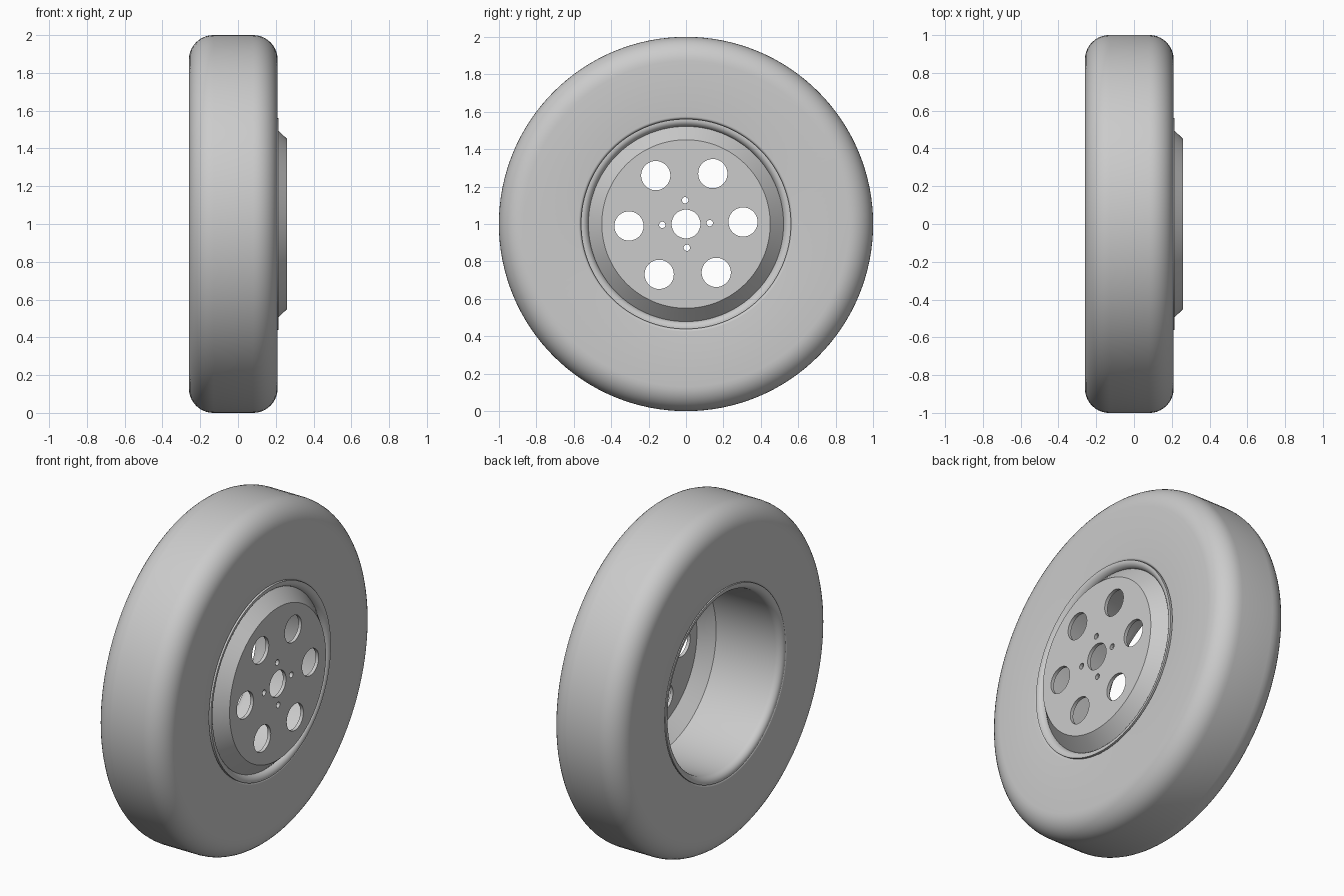
import bpy, bmesh
from math import sin, cos, pi, radians

if "Cube" in bpy.data.objects:
    bpy.data.objects.remove(bpy.data.objects["Cube"])

SEGMENTS = 128
AXLE = (0, 0, 1)

grey = bpy.data.materials.new("plain_grey")
grey.use_nodes = True
grey.diffuse_color = (0.6, 0.6, 0.6, 1)
grey.node_tree.nodes["Principled BSDF"].inputs["Base Color"].default_value = (0.6, 0.6, 0.6, 1)


def arc(cx, cr, rx, rr, start, end, steps=10):
    """Elliptical arc in the (x, radius) plane, angles in degrees."""
    angles = [radians(start + (end - start) * i / steps) for i in range(steps + 1)]
    return [(cx + rx * cos(a), cr + rr * sin(a)) for a in angles]


def smooth(obj, angle=30):
    bpy.ops.object.select_all(action="DESELECT")
    obj.select_set(True)
    bpy.context.view_layer.objects.active = obj
    bpy.ops.object.shade_smooth_by_angle(angle=radians(angle))


def revolve(name, profile):
    """Turn a closed (x, radius) outline around the axle."""
    bm = bmesh.new()
    rings = []
    for i in range(SEGMENTS):
        a = 2 * pi * i / SEGMENTS
        rings.append([bm.verts.new((x, r * cos(a), r * sin(a))) for x, r in profile])
    n = len(profile)
    for i, ring in enumerate(rings):
        after = rings[(i + 1) % SEGMENTS]
        for j in range(n):
            k = (j + 1) % n
            bm.faces.new((ring[j], ring[k], after[k], after[j]))
    bmesh.ops.recalc_face_normals(bm, faces=bm.faces)
    mesh = bpy.data.meshes.new(name)
    bm.to_mesh(mesh)
    bm.free()
    mesh.materials.append(grey)
    obj = bpy.data.objects.new(name, mesh)
    obj.location = AXLE
    bpy.context.collection.objects.link(obj)
    smooth(obj)
    return obj


# Tyre: flat sidewalls, rounded shoulders and small rounded beads
BACK, FRONT = -0.26, 0.21
tyre = (arc(FRONT - 0.13, 0.87, 0.13, 0.13, 0, 90)
        + arc(BACK + 0.13, 0.87, 0.13, 0.13, 90, 180)
        + arc(BACK + 0.015, 0.575, 0.015, 0.015, 180, 270, 5)
        + arc(FRONT - 0.015, 0.575, 0.015, 0.015, 270, 360, 5))
revolve("tyre", tyre)

# Rim barrel: flared, rounded lip at both ends
rim = (arc(FRONT - 0.035, 0.555, 0.04, 0.035, 0, -90, 8)[::-1]
       + [(FRONT + 0.005, 0.561), (FRONT - 0.03, 0.561),
          (BACK + 0.03, 0.561), (BACK, 0.561)]
       + arc(BACK + 0.04, 0.555, 0.04, 0.035, 180, 270, 8))
revolve("rim_barrel", rim)

# Sloped ring joining the barrel to the hub plate
revolve("hub_cone", [(0.26, 0.45), (0.185, 0.522), (0.165, 0.522), (0.24, 0.445)])

# Hub plate: flat disc with bore, bolt holes and vent holes
plate = bpy.data.curves.new("hub_plate", "CURVE")
plate.dimensions = "2D"
plate.fill_mode = "BOTH"
plate.extrude = 0.01


def circle(u, v, radius, sides):
    spline = plate.splines.new("POLY")
    spline.points.add(sides - 1)
    for i, point in enumerate(spline.points):
        a = 2 * pi * i / sides
        point.co = (u + radius * cos(a), v + radius * sin(a), 0, 1)
    spline.use_cyclic_u = True


def hole_ring(count, distance, radius, sides):
    for i in range(count):
        a = 2 * pi * i / count + radians(2)
        circle(distance * cos(a), distance * sin(a), radius, sides)


circle(0, 0, 0.45, SEGMENTS)
circle(0, 0, 0.077, 48)
hole_ring(4, 0.127, 0.017, 24)
hole_ring(6, 0.305, 0.078, 48)
plate.materials.append(grey)
hub = bpy.data.objects.new("hub_plate", plate)
hub.location = (0.25, 0, 1)
hub.rotation_euler = (pi / 2, 0, pi / 2)
bpy.context.collection.objects.link(hub)
bpy.ops.object.select_all(action="DESELECT")
hub.select_set(True)
bpy.context.view_layer.objects.active = hub
bpy.ops.object.convert(target="MESH")
smooth(bpy.context.view_layer.objects.active)
